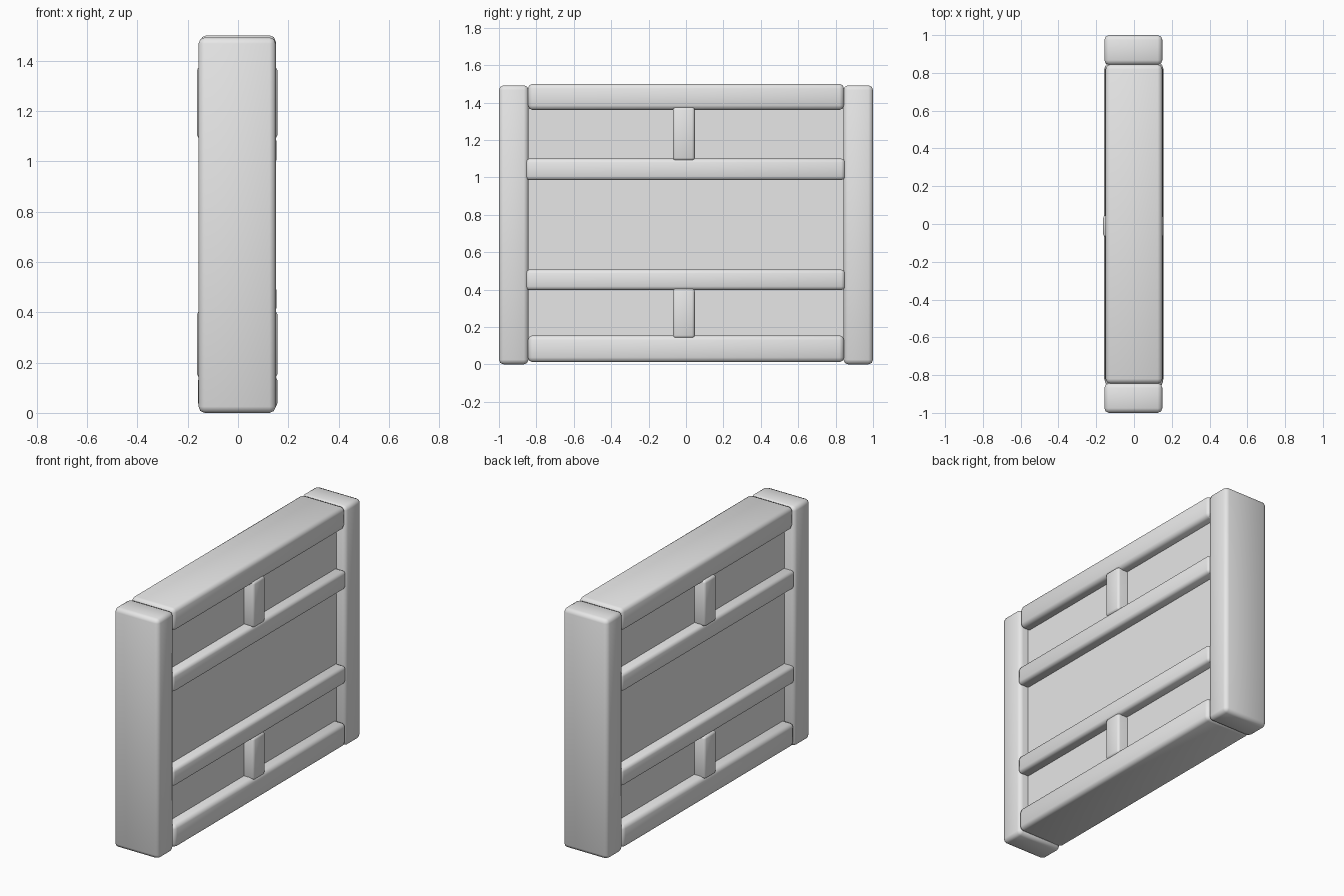
import bpy
import math

cube = bpy.data.objects.get("Cube")
if cube:
    bpy.data.objects.remove(cube, do_unlink=True)

# Single plain grey
grey = bpy.data.materials.new("plain grey")
grey.use_nodes = True
colour = (0.8, 0.8, 0.8, 1)
grey.diffuse_color = colour
grey.node_tree.nodes["Principled BSDF"].inputs["Base Color"].default_value = colour


def beam(name, xs, ys, zs, bevel=0.025):
    """Box between the given limits, with softened edges."""
    spans = (xs, ys, zs)
    bpy.ops.mesh.primitive_cube_add(size=1, location=[sum(s) / 2 for s in spans])
    ob = bpy.context.object
    ob.name = name
    ob.scale = [s[1] - s[0] for s in spans]
    bpy.ops.object.transform_apply(location=False, rotation=False, scale=True)
    ob.data.materials.append(grey)
    if bevel:
        mod = ob.modifiers.new("soft edges", 'BEVEL')
        mod.width = bevel
        mod.segments = 2
        bpy.ops.object.modifier_apply(modifier=mod.name)
        bpy.ops.object.shade_smooth_by_angle(angle=math.radians(50))
    return ob


# Recessed board filling the frame
beam("panel", (-0.09, 0.09), (-0.86, 0.86), (0.08, 1.42), bevel=0)

# End posts
beam("front_post", (-0.157, 0.15), (-1, -0.842), (0, 1.492))
beam("back_post", (-0.157, 0.15), (0.842, 1), (0, 1.492))

# Wide rails closing the top and bottom
beam("top_rail", (-0.15, 0.15), (-0.845, 0.845), (1.36, 1.5))
beam("bottom_rail", (-0.158, 0.156), (-0.845, 0.845), (0.012, 0.155))

# Narrow rails across both faces
beam("upper_rail", (-0.153, 0.153), (-0.857, 0.85), (0.985, 1.1), 0.02)
beam("lower_rail", (-0.153, 0.153), (-0.857, 0.85), (0.397, 0.507), 0.02)

# Short uprights between the rails
beam("upper_brace", (-0.163, 0.157), (-0.07, 0.047), (1.09, 1.375), 0.015)
beam("lower_brace", (-0.163, 0.157), (-0.07, 0.047), (0.14, 0.405), 0.015)
